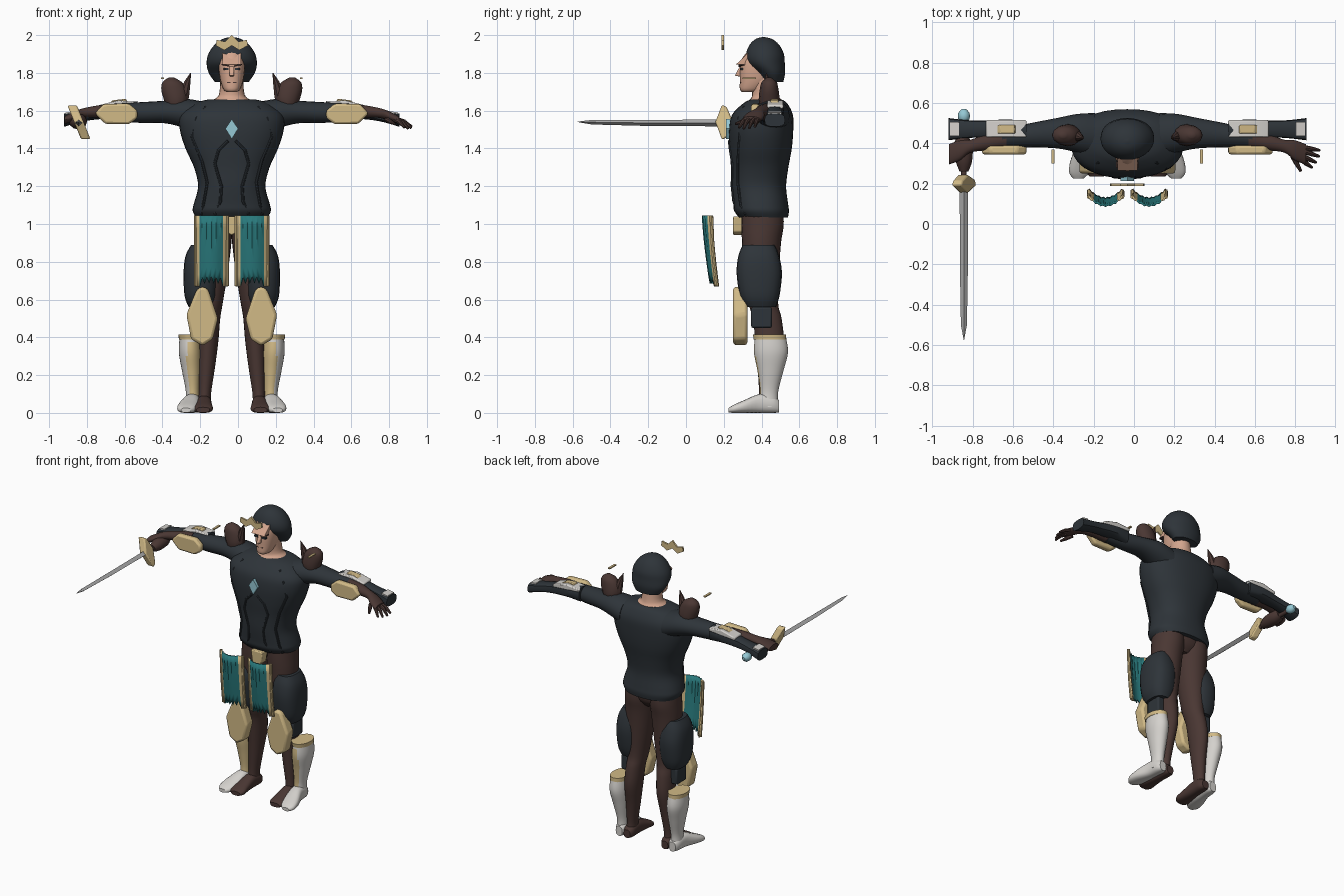
import bpy, bmesh, math
from mathutils import Vector

CX = -0.033  # body symmetry plane


def mat(name, r, g, b):
    m = bpy.data.materials.new(name)
    m.diffuse_color = (r, g, b, 1)
    return m


DARK = mat("charcoal", .027, .034, .041)
BROWN = mat("dark_brown", .068, .038, .033)
GOLD = mat("pale_gold", .64, .49, .24)
WHITE = mat("off_white", .66, .64, .61)
TEAL = mat("teal", .022, .19, .2)
SKIN = mat("skin", .66, .38, .27)
BLUE = mat("light_blue", .3, .58, .66)
STEEL = mat("steel", .42, .42, .42)


def finish(name, verts, faces, m, s=1, paint=None, angle=40, bevel=0, solid=0):
    """Mesh from half-body coordinates, placed on side s, optionally painted by rule."""
    me = bpy.data.meshes.new(name)
    me.from_pydata([(CX + s * x, y, z) for x, y, z in verts], [], faces)
    bm = bmesh.new()
    bm.from_mesh(me)
    bmesh.ops.recalc_face_normals(bm, faces=bm.faces)
    bm.to_mesh(me)
    bm.free()
    me.materials.append(m)
    if paint:
        me.materials.append(paint[0])
        for p in me.polygons:
            c, n = p.center, p.normal
            if paint[1](s * (c.x - CX), c.y, c.z, Vector((s * n.x, n.y, n.z))):
                p.material_index = 1
    me.shade_smooth()
    me.set_sharp_from_angle(angle=math.radians(angle))
    ob = bpy.data.objects.new(name, me)
    bpy.context.collection.objects.link(ob)
    if solid:
        ob.modifiers.new("thickness", 'SOLIDIFY').thickness = solid
    if bevel:
        b = ob.modifiers.new("bevel", 'BEVEL')
        b.width, b.segments = bevel, 2
    return ob


def smooth_rings(rings, steps):
    """Catmull-Rom interpolation between cross-sections."""
    out, k = [], len(rings)
    for i in range(k - 1):
        a, b, c, d = (rings[min(max(i + o, 0), k - 1)] for o in (-1, 0, 1, 2))
        for j in range(steps):
            t = j / steps
            out.append([.5 * (2*q + (r-p)*t + (2*p-5*q+4*r-w)*t*t + (3*q-p-3*r+w)*t**3)
                        for p, q, r, w in zip(a, b, c, d)])
    return out + [list(rings[-1])]


def loft(name, rings, m, axis='z', s=1, n=20, steps=4, power=2, **kw):
    """Rings are (x, y, z, radius_a, radius_b), skinned along one axis."""
    rings = smooth_rings(rings, steps)
    verts, faces = [], []
    for x, y, z, ra, rb in rings:
        for i in range(n):
            a = 2 * math.pi * i / n
            u = math.copysign(abs(math.cos(a)) ** (2 / power), math.cos(a)) * max(ra, .001)
            v = math.copysign(abs(math.sin(a)) ** (2 / power), math.sin(a)) * max(rb, .001)
            verts.append({'z': (x + u, y + v, z), 'x': (x, y + u, z + v), 'y': (x + u, y, z + v)}[axis])
    for r in range(len(rings) - 1):
        for i in range(n):
            j = (i + 1) % n
            faces.append((r*n + i, r*n + j, r*n + n + j, r*n + n + i))
    faces += [tuple(range(n)), tuple(range(len(verts) - n, len(verts)))]
    return finish(name, verts, faces, m, s, **kw)


def prism(name, pts, lo, hi, m, axis='y', s=1, shear=0, **kw):
    """Outline extruded along an axis; shear leans x with height."""
    n = len(pts)
    place = {'y': lambda a, b, d: (a, d, b), 'x': lambda a, b, d: (d, a, b), 'z': lambda a, b, d: (a, b, d)}[axis]
    verts = [place(a, b, d) for d in (lo, hi) for a, b in pts]
    zc = sum(v[2] for v in verts) / len(verts)
    verts = [(x + shear * (z - zc), y, z) for x, y, z in verts]
    faces = [tuple(range(n)), tuple(range(n, 2*n))] + [(i, (i+1) % n, (i+1) % n + n, i + n) for i in range(n)]
    return finish(name, verts, faces, m, s, angle=30, **kw)


def box(name, x0, x1, y0, y1, z0, z1, m, s=1, **kw):
    return prism(name, [(x0, y0), (x1, y0), (x1, y1), (x0, y1)], z0, z1, m, 'z', s, **kw)


def tube(name, pts, radii, m, s=1):
    cu = bpy.data.curves.new(name, 'CURVE')
    cu.dimensions, cu.bevel_depth, cu.bevel_resolution, cu.use_fill_caps = '3D', 1, 2, True
    sp = cu.splines.new('POLY')
    sp.points.add(len(pts) - 1)
    for p, (x, y, z), r in zip(sp.points, pts, radii):
        p.co, p.radius = (x, y, z, 1), r
    tmp = bpy.data.objects.new("tmp", cu)
    bpy.context.collection.objects.link(tmp)
    me = bpy.data.meshes.new_from_object(tmp.evaluated_get(bpy.context.evaluated_depsgraph_get()))
    data = [tuple(v.co) for v in me.vertices], [tuple(p.vertices) for p in me.polygons]
    bpy.data.objects.remove(tmp)
    return finish(name, *data, m, s)


# torso armour
TORSO = [(0, .41, 1.035, .19, .13), (0, .40, 1.07, .207, .145), (0, .395, 1.11, .2, .145),
         (0, .385, 1.2, .178, .145), (0, .39, 1.3, .2, .152), (0, .395, 1.4, .245, .165),
         (0, .398, 1.5, .275, .17), (0, .405, 1.58, .27, .16), (0, .42, 1.64, .19, .115), (0, .425, 1.66, .12, .08)]
loft("torso_armor", TORSO, DARK, n=36, power=2.3)
loft("pelvis", [(0, .41, .95, .06, .06), (0, .405, 1.0, .17, .1), (0, .405, 1.08, .18, .11)], BROWN)


def chest_y(x, z):
    for a, b in zip(TORSO, TORSO[1:]):
        if a[2] <= z <= b[2]:
            t = (z - a[2]) / (b[2] - a[2])
            cy, rx, ry = (a[i] + t * (b[i] - a[i]) for i in (1, 3, 4))
            return cy - ry * max(0, 1 - abs(x / rx) ** 2.3) ** (1 / 2.3)


prism("chest_gem", [(0, 1.45), (.034, 1.505), (0, 1.555), (-.034, 1.505)], .212, .24, BLUE)
prism("belt_buckle", [(-.045, 1.04), (.045, 1.04), (.035, .96), (0, .94), (-.035, .96)], .25, .31, GOLD, bevel=.006)

# head
loft("neck", [(0, .42, 1.62, .115, .1), (0, .42, 1.655, .1, .085), (0, .42, 1.685, .068, .07),
              (0, .41, 1.78, .06, .07)], SKIN)
loft("face", [(0, .335, 1.70, .03, .04), (0, .345, 1.715, .045, .06), (0, .37, 1.76, .061, .085),
              (0, .38, 1.82, .069, .095), (0, .385, 1.87, .066, .092), (0, .39, 1.92, .045, .06)], SKIN, power=2.3)
loft("helmet", [(0, .465, 1.752, .09, .05), (0, .452, 1.80, .122, .073), (0, .425, 1.85, .133, .098),
                (0, .418, 1.90, .124, .1), (0, .415, 1.95, .09, .077), (0, .412, 1.98, .047, .042),
                (0, .41, 1.99, .004, .004)], DARK, n=32)
prism("nose", [(.258, 1.785), (.285, 1.835), (.32, 1.835), (.32, 1.775)], -.012, .012, SKIN, 'x', bevel=.006)
prism("brow_peak", [(.265, 1.845), (.335, 1.912), (.36, 1.90), (.36, 1.84)], -.05, .05, SKIN, 'x')
box("mouth", -.024, .024, .286, .3, 1.747, 1.752, BROWN)
prism("crown", [(-.085, 1.945), (-.08, 1.975), (-.035, 1.965), (0, 2.0), (.035, 1.965), (.08, 1.975),
                (.085, 1.945), (.04, 1.92), (0, 1.945), (-.04, 1.92)], .188, .2, GOLD)

for s, side in ((1, "left_"), (-1, "right_")):
    # face details
    box(side + "eye", .016, .044, .285, .305, 1.815, 1.826, DARK, s)
    prism(side + "eyebrow", [(.012, 1.832), (.055, 1.842), (.055, 1.848), (.012, 1.84)], .278, .31, BROWN, s=s)

    # raised chest lines
    for i, line in enumerate(([(.14, 1.62), (.19, 1.56), (.21, 1.46), (.16, 1.34), (.13, 1.22), (.15, 1.1), (.16, 1.05)],
                              [(.02, 1.44), (.07, 1.39), (.09, 1.32), (.055, 1.2), (.06, 1.12), (.09, 1.05)])):
        tube(side + "chest_line_%d" % i, [(x, chest_y(x, z), z) for x, z in line], [.008] * len(line), DARK, s)

    # shoulder ornaments
    loft(side + "shoulder_ornament", [(.295, .44, 1.62, .05, .05), (.295, .44, 1.66, .065, .055),
         (.305, .44, 1.71, .068, .05), (.315, .44, 1.75, .052, .04), (.32, .44, 1.775, .015, .012)], BROWN, s=s, n=12)
    tube(side + "shoulder_horn", [(.262, .44, 1.63), (.25, .435, 1.69), (.235, .43, 1.75), (.217, .425, 1.8)],
         [.03, .028, .018, .002], BROWN, s)
    box(side + "floating_sliver", .36, .375, .3, .37, 1.768, 1.776, GOLD, s)

    # arms
    loft(side + "sleeve", [(.16, .44, 1.56, .11, .09), (.25, .45, 1.585, .095, .078), (.35, .45, 1.593, .075, .06),
         (.48, .44, 1.59, .06, .055), (.62, .425, 1.592, .045, .045)], DARK, 'x', s)
    loft(side + "forearm", [(.6, .42, 1.592, .046, .046), (.7, .405, 1.595, .04, .034), (.78, .385, 1.588, .032, .026),
         (.83, .365, 1.572, .05, .026), (.885, .345, 1.55, .05, .02)], BROWN, 'x', s)
    loft(side + "gauntlet", [(.5, .465, 1.6, .045, .05), (.6, .468, 1.6, .05, .04), (.72, .47, 1.585, .042, .032),
         (.8, .47, 1.57, .045, .03), (.887, .47, 1.55, .055, .035)], DARK, 'x', s, n=12, power=3)
    prism(side + "gauntlet_white_plate", [(.5, 1.645), (.6, 1.655), (.7, 1.63), (.7, 1.61), (.5, 1.625)],
          .43, .515, WHITE, s=s, bevel=.006)
    prism(side + "gauntlet_gold_plate", [(.55, 1.64), (.56, 1.663), (.63, 1.655), (.66, 1.63)],
          .448, .49, GOLD, s=s, bevel=.004)
    prism(side + "cuff_plate", [(.83, 1.575), (.835, 1.598), (.88, 1.59), (.88, 1.57)], .435, .505, WHITE, s=s)
    prism(side + "elbow_plate", [(.5, 1.6), (.545, 1.638), (.68, 1.635), (.725, 1.585), (.67, 1.53), (.545, 1.528),
                                 (.5, 1.56)], .345, .388, GOLD, s=s, bevel=.012)

    # legs and feet
    loft(side + "leg", [(.09, .405, 1.07, .1, .11), (.095, .405, .99, .1, .112), (.1, .4, .9, .098, .103),
         (.105, .4, .75, .085, .093), (.11, .41, .58, .062, .078), (.117, .43, .5, .056, .076),
         (.124, .442, .38, .053, .075), (.133, .435, .24, .044, .056), (.143, .43, .1, .033, .043),
         (.145, .43, .03, .036, .05)], BROWN, s=s, n=24)
    loft(side + "foot", [(.145, .49, .03, .025, .028), (.145, .46, .04, .038, .04), (.147, .39, .045, .04, .045),
         (.15, .31, .032, .047, .032), (.152, .26, .022, .052, .022), (.152, .235, .016, .035, .014)],
         BROWN, 'y', s, power=2.5)
    loft(side + "thigh_guard", [(.165, .395, .56, .062, .08), (.165, .39, .62, .085, .105), (.165, .388, .74, .09, .12),
         (.16, .385, .83, .085, .108), (.155, .385, .89, .06, .085)], DARK, s=s, n=20, power=2.6)
    box(side + "calf_strap", .165, .215, .345, .455, .45, .56, DARK, s, bevel=.01)
    prism(side + "knee_plate", [(.155, .67), (.185, .655), (.24, .52), (.215, .39), (.155, .355), (.1, .39),
                                (.073, .5), (.125, .655)], .25, .325, GOLD, s=s, bevel=.015)

    # boots with gold shin and rim
    loft(side + "boot", [(.222, .447, .4, .054, .082), (.22, .45, .32, .06, .09), (.213, .447, .22, .05, .068),
         (.207, .44, .11, .036, .048), (.208, .435, .03, .04, .055)], WHITE, s=s, n=28, steps=5,
         paint=(GOLD, lambda x, y, z, n: .1 < z < .37 and n.y < -.25 and n.x < .45))
    loft(side + "boot_foot", [(.205, .492, .035, .025, .033), (.205, .46, .045, .04, .045), (.212, .39, .05, .043, .05),
         (.228, .31, .034, .055, .034), (.238, .255, .022, .05, .022), (.243, .225, .014, .025, .012)],
         WHITE, 'y', s, power=2.5)
    loft(side + "boot_rim", [(.222, .445, .388, .058, .086), (.222, .442, .415, .06, .088)], GOLD, s=s, steps=1, n=28)

    # hanging cloth panel: curved sheet with gold edges and a torn hem
    cols, rows, verts, faces = 14, 6, [], []
    for r in range(rows + 1):
        for c in range(cols + 1):
            t, v = c / cols * 2 - 1, r / rows
            tear = 0 if abs(t) > .7 else (.015 + .035 * (c % 2))
            verts.append((.108 + .087 * t, .09 + .045 * t * t + .035 * v ** 1.4 - .006 * (c % 2),
                          1.045 - v * (.375 - tear)))
    for r in range(rows):
        for c in range(cols):
            a = r * (cols + 1) + c
            faces.append((a, a + 1, a + cols + 2, a + cols + 1))
    finish(side + "cloth_panel", verts, faces, TEAL, s, solid=.01,
           paint=(GOLD, lambda x, y, z, n: abs(x - .108) > .062 or z > 1.06))
    for i, x in enumerate((.025, .191)):
        tube(side + "cloth_edge_%d" % i, [(x, .134, 1.045), (x, .14, .9), (x, .15, .78), (x, .163, .672)],
             [.01] * 4, GOLD, s)

# open left hand
for i, (bx, by, tx, ty, tz) in enumerate(((.87, .38, .953, .365, 1.515), (.875, .36, .95, .335, 1.508),
                                          (.87, .335, .935, .305, 1.505), (.86, .32, .915, .28, 1.51),
                                          (.82, .335, .86, .262, 1.53))):
    tube("left_finger_%d" % i, [(bx, by, 1.553), ((bx + tx) / 2, (by + ty) / 2, 1.542), (tx, ty, tz)],
         [.013, .012, .007], BROWN)

# gripping right hand
loft("right_fist", [(.815, .43, 1.55, .03, .03), (.815, .38, 1.545, .048, .042), (.81, .31, 1.54, .04, .038),
                    (.81, .26, 1.535, .022, .022)], BROWN, 'y', -1, n=12)

# sword
SX, SZ = .81, 1.535
loft("sword_blade", [(SX, .2, SZ, .021, .018), (SX, -.2, SZ, .02, .016), (SX, -.5, SZ + .004, .015, .012),
                     (SX, -.575, SZ + .006, .001, .001)], STEEL, 'y', -1, n=4, steps=1)
prism("sword_guard", [(.19, 1.63), (.215, 1.62), (.245, 1.55), (.22, 1.46), (.19, 1.447), (.175, 1.49), (.155, 1.54),
                      (.175, 1.59)], SX - .025, SX + .025, GOLD, 'x', -1, shear=.4, bevel=.008)
loft("sword_grip", [(SX, .22, SZ, .014, .014), (SX, .53, SZ, .014, .014)], BROWN, 'y', -1, n=10, steps=1)
loft("sword_pommel", [(SX, .5, SZ, .012, .012), (SX, .52, SZ, .028, .028), (SX, .55, SZ, .028, .028),
                      (SX, .57, SZ, .01, .01)], BLUE, 'y', -1, n=10, steps=2)
